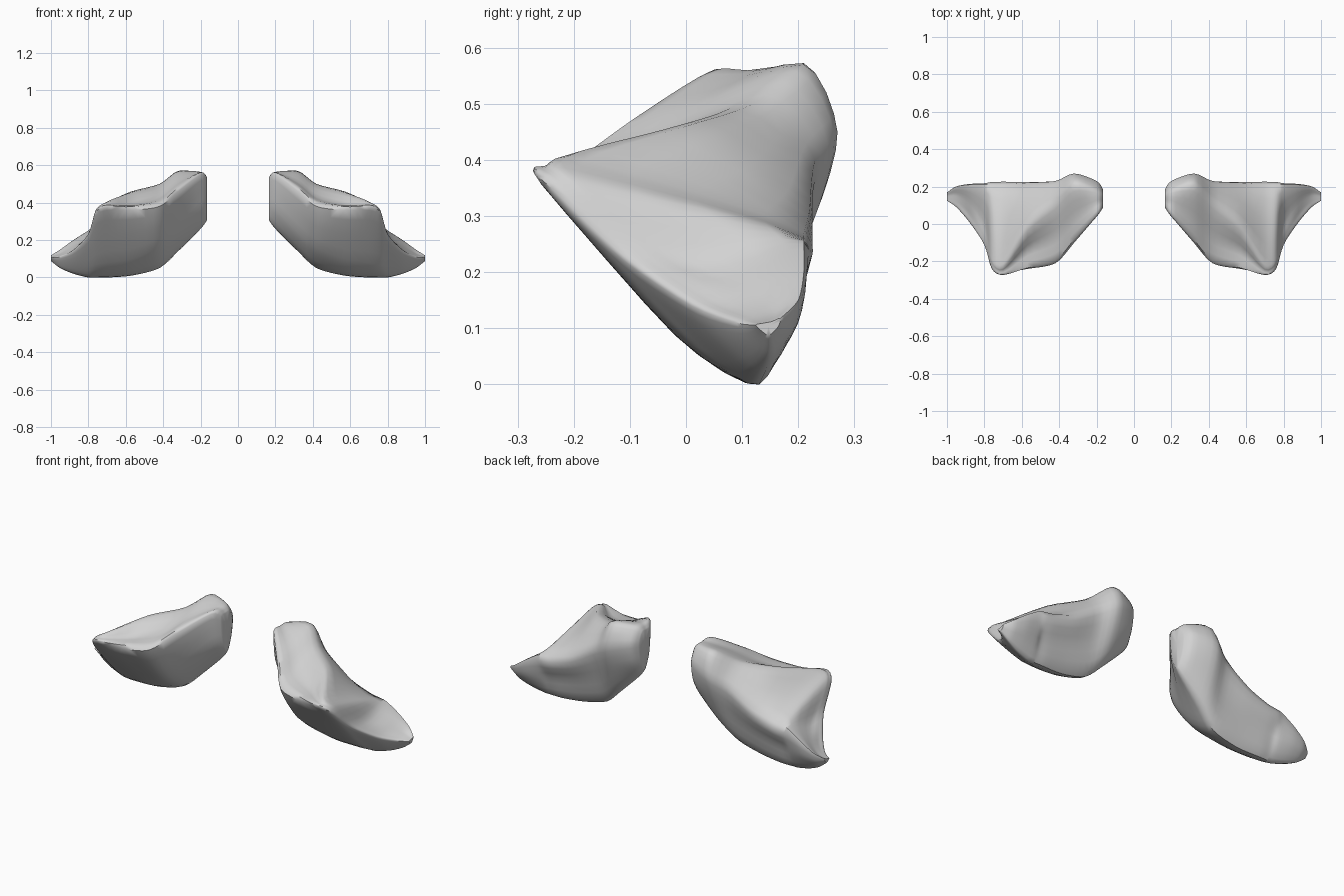
import bpy
import bmesh
from mathutils import Vector

cube = bpy.data.objects.get("Cube")
if cube:
    bpy.data.objects.remove(cube, do_unlink=True)

# One matte grey for both halves
grey = bpy.data.materials.new("cartilage_grey")
grey.use_nodes = True
colour = (0.65, 0.65, 0.65, 1)
grey.diffuse_color = colour
shader = next(n for n in grey.node_tree.nodes if n.type == 'BSDF_PRINCIPLED')
shader.inputs["Base Color"].default_value = colour
shader.inputs["Roughness"].default_value = 0.7

# Cross-sections in hundredths, from the upright inner end to the outer point.
# Each loop runs: front rim, dish, top ridge, upper back, back hollow, keel, belly
SECTIONS = [
    (20, [(4, 55), (11, 56), (18, 56), (23, 48), (21, 36), (14, 26), (6, 37)]),
    (32, [(-10, 46), (3, 51), (21, 57), (27, 45), (23, 30), (14, 14), (-1, 24)]),
    (42, [(-21, 38), (-7, 43), (12, 50), (23, 40), (19, 22), (12, 5), (-6, 16)]),
    (57, [(-24, 36), (-14, 39), (0, 46), (22, 31), (18, 16), (12, 1), (-3, 10)]),
    (70, [(-26, 36), (-25, 39), (-18, 40), (21, 27), (18, 13), (13, 0), (-1, 8)]),
    (76, [(-23, 33), (-21, 36), (-15, 35), (21, 26), (18, 12), (13, 0), (1, 7)]),
    (80, [(-11, 22), (-7, 23), (1, 22), (21, 25), (19, 11), (13, 0), (4, 6)]),
    (88, [(1, 14), (5, 15), (12, 17), (21, 20), (20, 11), (14, 2), (8, 6)]),
    (95, [(9, 11), (12, 12), (16, 13), (20, 15), (19, 10), (15, 5), (12, 7)]),
]
STEPS = 4


def spline(a, b, c, d, t, pull):
    """Point between b and c on a curve passing through both."""
    m0, m1 = (c - a) * pull, (d - b) * pull
    return (b * (2 * t**3 - 3 * t**2 + 1) + m0 * (t**3 - 2 * t**2 + t)
            + c * (3 * t**2 - 2 * t**3) + m1 * (t**3 - t**2))


def refine(points, closed, pull):
    """Fill in a row of points with a smooth curve."""
    n = len(points)

    def pick(i):
        return points[i % n] if closed else points[max(0, min(n - 1, i))]

    result = []
    for i in range(n if closed else n - 1):
        for k in range(STEPS):
            result.append(spline(pick(i - 1), pick(i), pick(i + 1), pick(i + 2),
                                 k / STEPS, pull))
    if not closed:
        result.append(points[-1])
    return result


def shrunk(ring, x, depth, height):
    """Copy of a ring, scaled about its middle and moved to x."""
    middle = sum(ring, Vector()) / len(ring)
    return [Vector((x, middle.y + (p.y - middle.y) * depth,
                    middle.z + (p.z - middle.z) * height)) for p in ring]


def build_half(name, side):
    rings = [[Vector((x, y, z)) / 100 for y, z in loop] for x, loop in SECTIONS]
    # Rounded inner wall and blunt outer tip
    rings.insert(0, shrunk(rings[0], 0.165, 0.5, 0.75))
    rings.append(shrunk(rings[-1], 1.0, 0.4, 0.3))

    lines = [refine(list(line), False, 0.42) for line in zip(*rings)]
    loops = [refine(list(loop), True, 0.38) for loop in zip(*lines)]

    bm = bmesh.new()
    verts = [[bm.verts.new((p.x * side, p.y, max(p.z, 0))) for p in loop]
             for loop in loops]
    count = len(verts[0])
    for low, high in zip(verts, verts[1:]):
        for i in range(count):
            j = (i + 1) % count
            bm.faces.new((low[i], low[j], high[j], high[i]))

    # Close both ends with a fan
    for loop in (verts[0], verts[-1]):
        centre = bm.verts.new(sum((v.co for v in loop), Vector()) / count)
        for i in range(count):
            bm.faces.new((loop[i], loop[(i + 1) % count], centre))

    bmesh.ops.triangulate(bm, faces=bm.faces)
    bmesh.ops.recalc_face_normals(bm, faces=bm.faces)
    mesh = bpy.data.meshes.new(name)
    bm.to_mesh(mesh)
    bm.free()
    mesh.materials.append(grey)
    half = bpy.data.objects.new(name, mesh)
    bpy.context.collection.objects.link(half)

    bpy.ops.object.select_all(action='DESELECT')
    half.select_set(True)
    bpy.context.view_layer.objects.active = half
    bpy.ops.object.shade_smooth_by_angle(angle=0.9)


build_half("left_cartilage", 1)
build_half("right_cartilage", -1)
